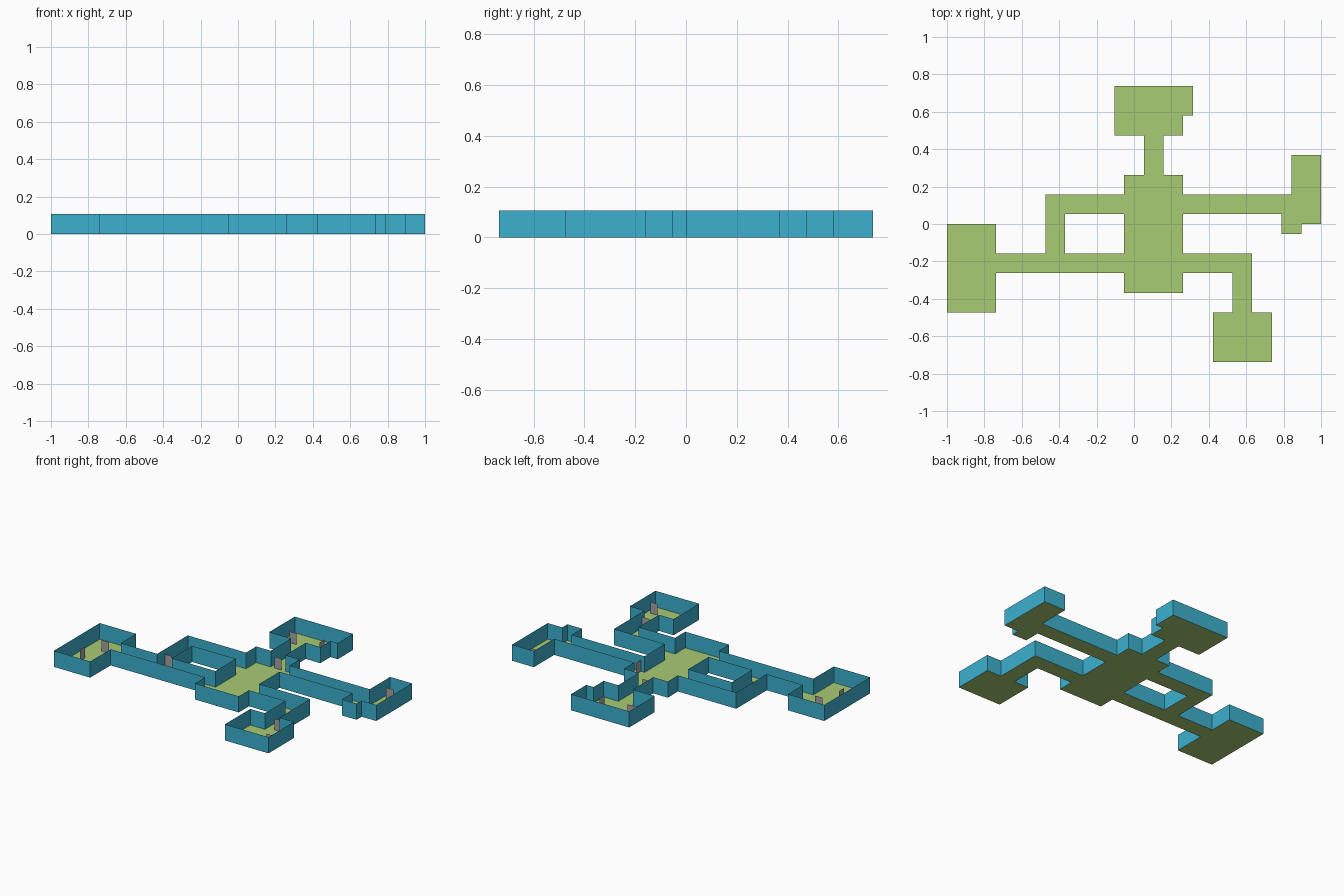
import bpy, bmesh
from mathutils import Vector

cube = bpy.data.objects.get("Cube")
if cube:
    bpy.data.objects.remove(cube)

U = 1 / 19            # one floor tile
WALL_H = 2 * U
PANEL_H = 1.4 * U


def material(name, rgb):
    lin = [(c / 255 / 12.92) if c < 11 else ((c / 255 + 0.055) / 1.055) ** 2.4 for c in rgb]
    m = bpy.data.materials.new(name)
    m.use_nodes = True
    m.diffuse_color = (*lin, 1)
    m.node_tree.nodes["Principled BSDF"].inputs["Base Color"].default_value = (*lin, 1)
    return m


def make_object(name, bm, mat):
    me = bpy.data.meshes.new(name)
    bm.to_mesh(me)
    bm.free()
    me.materials.append(mat)
    ob = bpy.data.objects.new(name, me)
    bpy.context.collection.objects.link(ob)
    return ob


def quad(bm, pts):
    return bm.faces.new([bm.verts.new(p) for p in pts])


def merge_flat(bm):
    bmesh.ops.remove_doubles(bm, verts=bm.verts, dist=1e-4)
    bmesh.ops.dissolve_limit(bm, angle_limit=0.01, verts=bm.verts, edges=bm.edges)


green = material("floor green", (168, 204, 116))
blue = material("wall blue", (60, 176, 206))
grey = material("panel grey", (165, 163, 163))

# Rooms and corridors as tile rectangles: x0, y0, x1, y1
rooms = [
    (-19, -9, -14, 0),                        # west room
    (-14, -5, -1, -3),                        # west corridor
    (-9, -3, -7, 3), (-9, 1, -1, 3),          # loop corridor
    (-1, -7, 5, 5),                           # central hall
    (1, 5, 3, 9),                             # north corridor
    (-2, 9, 5, 14), (5, 11, 6, 14),           # north room
    (5, 1, 16, 3),                            # east corridor
    (16, 0, 19, 7), (15, -1, 17, 1),          # east room
    (5, -5, 12, -3), (10, -9, 12, -5),        # south corridor
    (8, -14, 14, -9),                         # south room
]
tiles = {(x, y) for x0, y0, x1, y1 in rooms
         for x in range(x0, x1) for y in range(y0, y1)}

# Floor tiles, and a thin wall wherever a tile has no neighbour
floor, walls = bmesh.new(), bmesh.new()
up = Vector((0, 0, WALL_H))
for x, y in sorted(tiles):
    corners = [Vector((x + i, y + j, 0)) * U for i, j in ((0, 0), (1, 0), (1, 1), (0, 1))]
    quad(floor, corners)
    for k, (dx, dy) in enumerate(((0, -1), (1, 0), (0, 1), (-1, 0))):
        if (x + dx, y + dy) not in tiles:
            a, b = corners[k], corners[(k + 1) % 4]
            quad(walls, (a, b, b + up, a + up))
merge_flat(floor)
merge_flat(walls)
make_object("floor", floor, green)
make_object("walls", walls, blue)

# Thin upright panels: tile position and the axis they run along
panels = [
    ("west_room_panel", -16.5, -2.5, "x"),
    ("west_room_side_panel", -17.5, -5.5, "y"),
    ("loop_panel", -8.5, -1.5, "x"),
    ("north_corridor_panel", 2, 5, "x"),
    ("north_room_panel", -0.5, 11.5, "x"),
    ("north_room_side_panel", 3.5, 11.5, "y"),
    ("east_corridor_panel", 5.5, 1.5, "y"),
    ("east_room_panel", 17, 5.5, "x"),
    ("south_corridor_panel", 11.5, -8.5, "x"),
    ("south_room_panel", 13, -12.3, "x"),
]
for name, x, y, axis in panels:
    bm = bmesh.new()
    c = Vector((x, y, 0)) * U
    h = Vector((U / 2, 0, 0)) if axis == "x" else Vector((0, U / 2, 0))
    top = Vector((0, 0, PANEL_H))
    quad(bm, (c - h, c + h, c + h + top, c - h + top))
    make_object(name, bm, grey)
